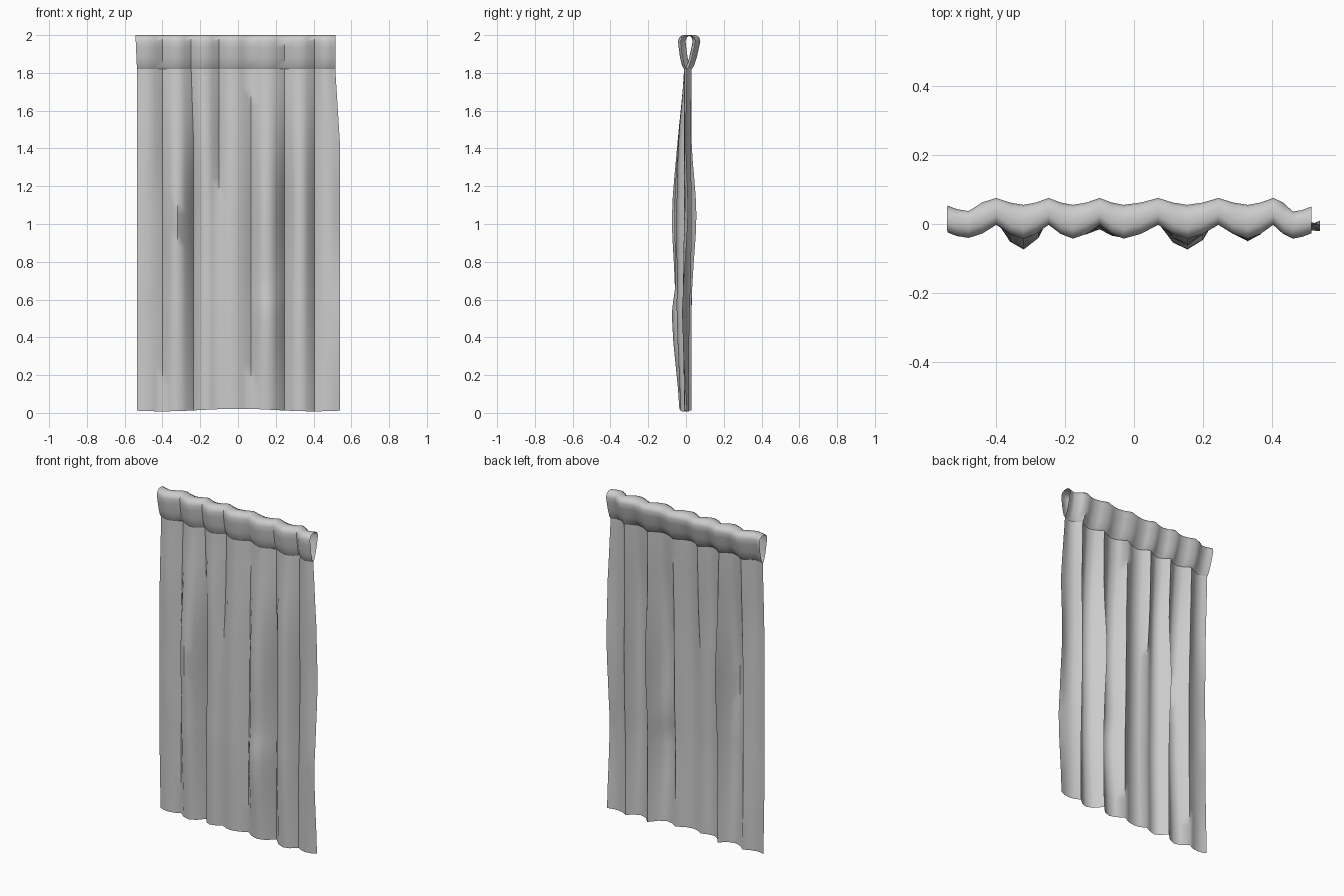
import bpy, bmesh, math

if "Cube" in bpy.data.objects:
    bpy.data.objects.remove(bpy.data.objects["Cube"])

# Fold positions across the cloth (edges, valleys and ridges alternate)
XS = [-.535, -.48, -.40, -.32, -.235, -.175, -.10, -.03, .07, .155, .245, .33, .405, .475, .54]
# Fold depth at those positions for a few heights, top to bottom
TOP = [.008, -.008, .03, -.01, .03, -.01, .03, -.01, .03, -.01, .03, -.01, .03, -.01, .005]
ROWS = [
    (1.82, TOP),
    (1.43, [-.005, -.02, .02, -.045, .03, -.03, .02, -.025, .02, -.042, .03, -.04, .025, -.01, 0]),
    (1.05, [-.01, -.015, .01, -.074, .05, -.03, -.005, -.035, .015, -.062, .055, -.05, .03, -.01, .01]),
    (.70, [-.008, -.015, .01, -.06, .033, -.033, -.012, -.04, .01, -.055, .035, -.048, .025, -.015, -.01]),
    (.50, [-.008, -.01, .01, -.055, .03, -.035, -.015, -.04, .003, -.074, .028, -.048, .018, -.015, -.02]),
    (.015, [.002, -.01, .015, -.03, .028, -.03, -.005, -.033, .003, -.035, .03, -.03, .015, -.01, .005]),
]


def refine(vals, bias=0.0):
    # add midpoints, pulled towards the valleys so they are rounded and ridges stay crisp
    out = []
    for a, b in zip(vals, vals[1:]):
        out += [a, (a + b) / 2 - bias * abs(a - b)]
    return out + [vals[-1]]


def catmull(p0, p1, p2, p3, t):
    return 0.5 * (2 * p1 + (p2 - p0) * t + (2 * p0 - 5 * p1 + 4 * p2 - p3) * t * t
                  + (3 * p1 - p0 - 3 * p2 + p3) * t ** 3)


def grid_object(name, rows, angle):
    bm = bmesh.new()
    vs = [[bm.verts.new(p) for p in r] for r in rows]
    for a, b in zip(vs, vs[1:]):
        for i in range(len(a) - 1):
            bm.faces.new((a[i], b[i], b[i + 1], a[i + 1]))
    bmesh.ops.remove_doubles(bm, verts=bm.verts, dist=1e-5)
    mesh = bpy.data.meshes.new(name)
    bm.to_mesh(mesh)
    bm.free()
    ob = bpy.data.objects.new(name, mesh)
    bpy.context.collection.objects.link(ob)
    bpy.ops.object.select_all(action='DESELECT')
    ob.select_set(True)
    bpy.context.view_layer.objects.active = ob
    bpy.ops.object.shade_smooth_by_angle(angle=math.radians(angle))
    return ob


X = refine(XS)


def top_x(x):
    # gathered heading is slightly narrower on the right, one fold leans left
    return x - .025 * max(0, (x - .40) / .14) - .013 * math.exp(-((x + .24) / .05) ** 2)


# Hanging cloth: interpolate the fold rows down the drop
STEPS = 4
rows = []
depths = [refine(r[1], .16 if i == 0 else .23) for i, r in enumerate(ROWS)]
n = len(ROWS)
for k in range(n - 1):
    for s in range(STEPS + (k == n - 2)):
        t = s / STEPS
        z = ROWS[k][0] * (1 - t) + ROWS[k + 1][0] * t
        a, b, c, d = (depths[min(max(k + o, 0), n - 1)] for o in (-1, 0, 1, 2))
        f = min(1, (1.82 - z) / .4)          # ease from gathered heading to full width
        low = max(0, 1 - z / .4)             # gentle dip along the hem
        row = []
        for i, x in enumerate(X):
            px = top_x(x) * (1 - f) + x * f
            hem = .007 * low * math.cos(x * math.pi / .4)
            row.append((px, catmull(a[i], b[i], c[i], d[i], t), z + hem))
        rows.append(row)
grid_object("curtain_drop", rows, 65)

# Rod pocket: teardrop loop along the same folds, back side less wavy than the front
half = [(0, 1.82), (.012, 1.838), (.024, 1.88), (.034, 1.935), (.039, 1.968), (.032, 1.989), (.014, 2.0)]
loop = [(-w, z) for w, z in half] + [(w, z) for w, z in reversed(half)]
rows = []
for w, z in loop:
    f = (z - 1.82) / .18
    row = []
    for x, d in zip(X, depths[0]):
        flat = .5 * max(0, w) / .039 if abs(x) < .45 else 0
        px = top_x(x) - (.008 * f if x < -.5 else 0)
        row.append((px, d + flat * (.03 - d) + w + .008 * f, z))
    rows.append(row)
grid_object("rod_pocket", rows, 60)
